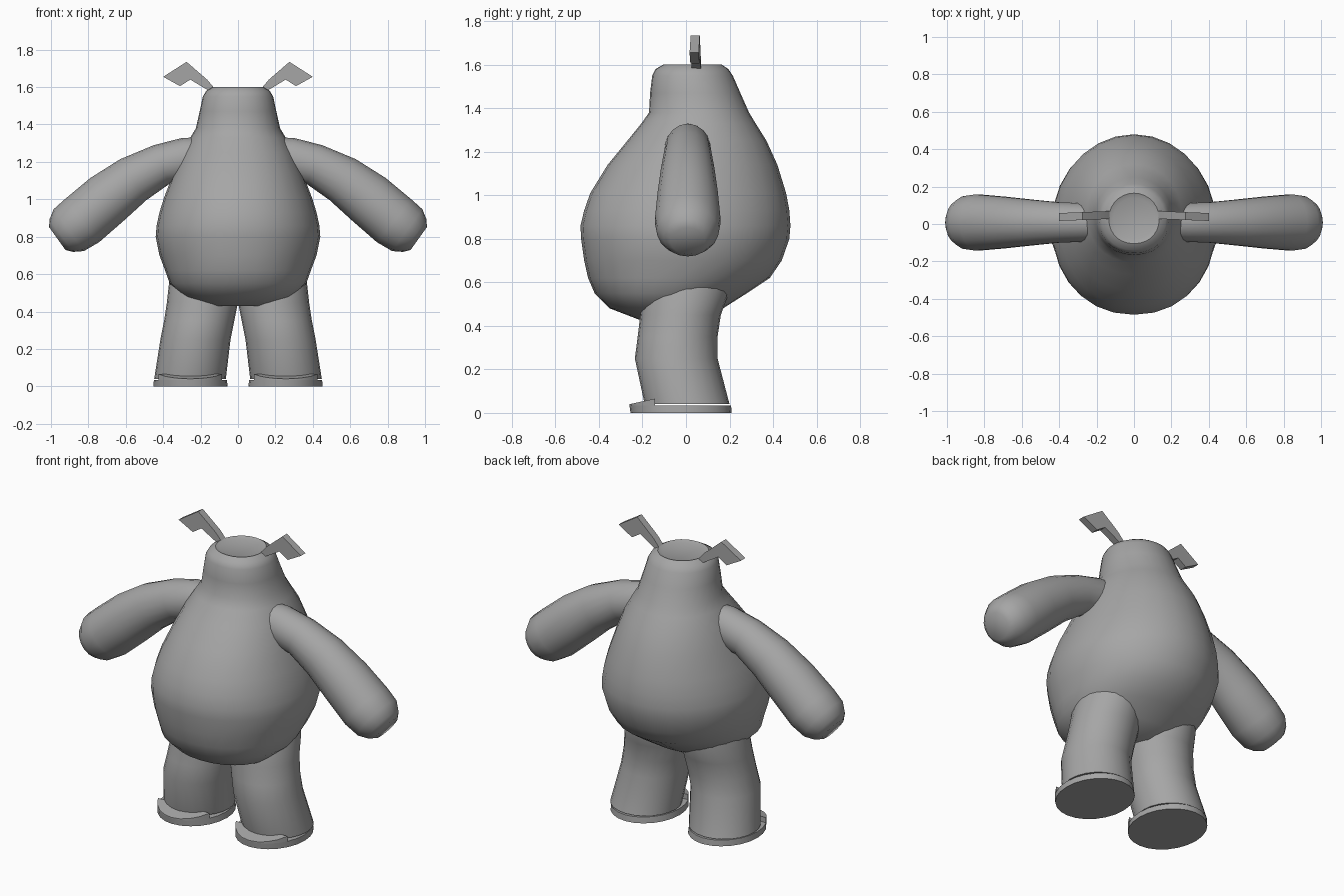
import bpy, bmesh, math
from mathutils import Vector

if "Cube" in bpy.data.objects:
    bpy.data.objects.remove(bpy.data.objects["Cube"])

grey = bpy.data.materials.new("soft_grey")
grey.diffuse_color = (0.38, 0.38, 0.38, 1)
grey.use_nodes = True
grey.node_tree.nodes["Principled BSDF"].inputs["Base Color"].default_value = grey.diffuse_color


def finish(name, bm, angle=45):
    bmesh.ops.recalc_face_normals(bm, faces=bm.faces)
    me = bpy.data.meshes.new(name)
    bm.to_mesh(me)
    bm.free()
    me.materials.append(grey)
    ob = bpy.data.objects.new(name, me)
    bpy.context.collection.objects.link(ob)
    bpy.ops.object.select_all(action='DESELECT')
    ob.select_set(True)
    bpy.context.view_layer.objects.active = ob
    bpy.ops.object.shade_smooth_by_angle(angle=math.radians(angle))
    return ob


def loft(name, rings, angle=45):
    """Skin a list of point rings and cap both ends."""
    bm = bmesh.new()
    loops = [[bm.verts.new(p) for p in r] for r in rings]
    n = len(loops[0])
    for a, b in zip(loops, loops[1:]):
        for i in range(n):
            j = (i + 1) % n
            bm.faces.new((a[i], a[j], b[j], b[i]))
    bm.faces.new(loops[0])
    bm.faces.new(loops[-1])
    return finish(name, bm, angle)


def oval(x0, x1, y0, y1, z, n=24, power=2.0):
    """Horizontal oval ring filling the given extents."""
    pts = []
    for i in range(n):
        t = 2 * math.pi * i / n
        c, s = math.cos(t), math.sin(t)
        e = 2 / power if s < 0 else 1
        c = math.copysign(abs(c) ** e, c)
        s = math.copysign(abs(s) ** e, s)
        pts.append(Vector(((x0 + x1) / 2 + c * (x1 - x0) / 2,
                           (y0 + y1) / 2 + s * (y1 - y0) / 2, z)))
    return pts


# Body and neck: height, half width, front y, back y
body = [(0.43, 0.17, -0.22, 0.08), (0.48, 0.29, -0.35, 0.17),
        (0.55, 0.365, -0.42, 0.28), (0.62, 0.39, -0.45, 0.385),
        (0.70, 0.42, -0.468, 0.44), (0.80, 0.44, -0.482, 0.475),
        (0.86, 0.435, -0.485, 0.48), (0.93, 0.42, -0.468, 0.475),
        (1.01, 0.395, -0.44, 0.46), (1.14, 0.345, -0.36, 0.42),
        (1.25, 0.30, -0.27, 0.37), (1.33, 0.255, -0.205, 0.32),
        (1.38, 0.225, -0.17, 0.29), (1.47, 0.205, -0.165, 0.25),
        (1.55, 0.188, -0.155, 0.215), (1.58, 0.17, -0.14, 0.195),
        (1.60, 0.135, -0.105, 0.165), (1.59, 0.11, -0.08, 0.14)]
loft("body", [oval(-w, w, f, b, z, 28, 2.15) for z, w, f, b in body])

# Arm stations: x, z, half width across the bend, half depth
arm = [(0.16, 1.22, 0.11, 0.10), (0.28, 1.215, 0.115, 0.105),
       (0.41, 1.185, 0.112, 0.11), (0.56, 1.105, 0.13, 0.125),
       (0.70, 1.00, 0.145, 0.14), (0.835, 0.885, 0.147, 0.152),
       (0.905, 0.835, 0.138, 0.142), (0.945, 0.805, 0.107, 0.112),
       (0.966, 0.79, 0.075, 0.08)]
# Leg stations: height, inner x, outer x, front y, back y
leg = [(0.04, 0.065, 0.448, -0.19, 0.20), (0.25, 0.04, 0.415, -0.235, 0.145),
       (0.35, 0.02, 0.395, -0.222, 0.145), (0.45, 0.0, 0.38, -0.21, 0.16),
       (0.56, 0.0, 0.368, -0.20, 0.20), (0.68, 0.05, 0.33, -0.15, 0.18)]
# Bent antenna outline: x, z
antenna = [(0.11, 1.575), (0.165, 1.64), (0.275, 1.735), (0.40, 1.655),
           (0.31, 1.605), (0.255, 1.64), (0.155, 1.58)]

for side, s in (("right", 1), ("left", -1)):
    rings = []
    for i, (x, z, h, d) in enumerate(arm):
        a, b = arm[max(i - 1, 0)], arm[min(i + 1, len(arm) - 1)]
        t = Vector((b[0] - a[0], 0, b[1] - a[1])).normalized()
        across = Vector((-t.z, 0, t.x))
        ring = []
        for k in range(18):
            u = 2 * math.pi * k / 18
            p = Vector((x, 0.008, z)) + across * h * math.cos(u)
            p.y += d * math.sin(u)
            ring.append(Vector((p.x * s, p.y, p.z)))
        rings.append(ring)
    loft(side + "_arm", rings, 60)

    def mirrored(ring):
        return [Vector((p.x * s, p.y, p.z)) for p in ring]

    loft(side + "_leg", [mirrored(oval(i, o, f, b, z)) for z, i, o, f, b in leg])

    # Sole slab
    loft(side + "_sole", [mirrored(oval(0.055, 0.452, -0.255, 0.21, 0.0)),
                          mirrored(oval(0.06, 0.45, -0.26, 0.207, 0.035))], 30)

    # Sloping toe cap on the front of the sole
    bm = bmesh.new()
    low = [p for p in mirrored(oval(0.06, 0.45, -0.26, 0.207, 0.035)) if p.y < -0.12]
    bottom = [bm.verts.new(p) for p in low]
    top = [bm.verts.new((p.x, p.y, 0.04 + 0.028 * (p.y + 0.26) / 0.13)) for p in low]
    bm.faces.new(bottom)
    bm.faces.new(top)
    for i in range(len(low)):
        j = (i + 1) % len(low)
        bm.faces.new((bottom[i], bottom[j], top[j], top[i]))
    finish(side + "_toe_cap", bm, 20)

    # Flat antenna plate, leaning slightly forward along its length
    bm = bmesh.new()
    layers = []
    for y in (0.028, 0.07):
        layers.append([bm.verts.new((x * s, y - 0.04 * (x - 0.11), z)) for x, z in antenna])
    bm.faces.new(layers[0])
    bm.faces.new(layers[1])
    for i in range(len(antenna)):
        j = (i + 1) % len(antenna)
        bm.faces.new((layers[0][i], layers[0][j], layers[1][j], layers[1][i]))
    finish(side + "_antenna", bm, 20)
